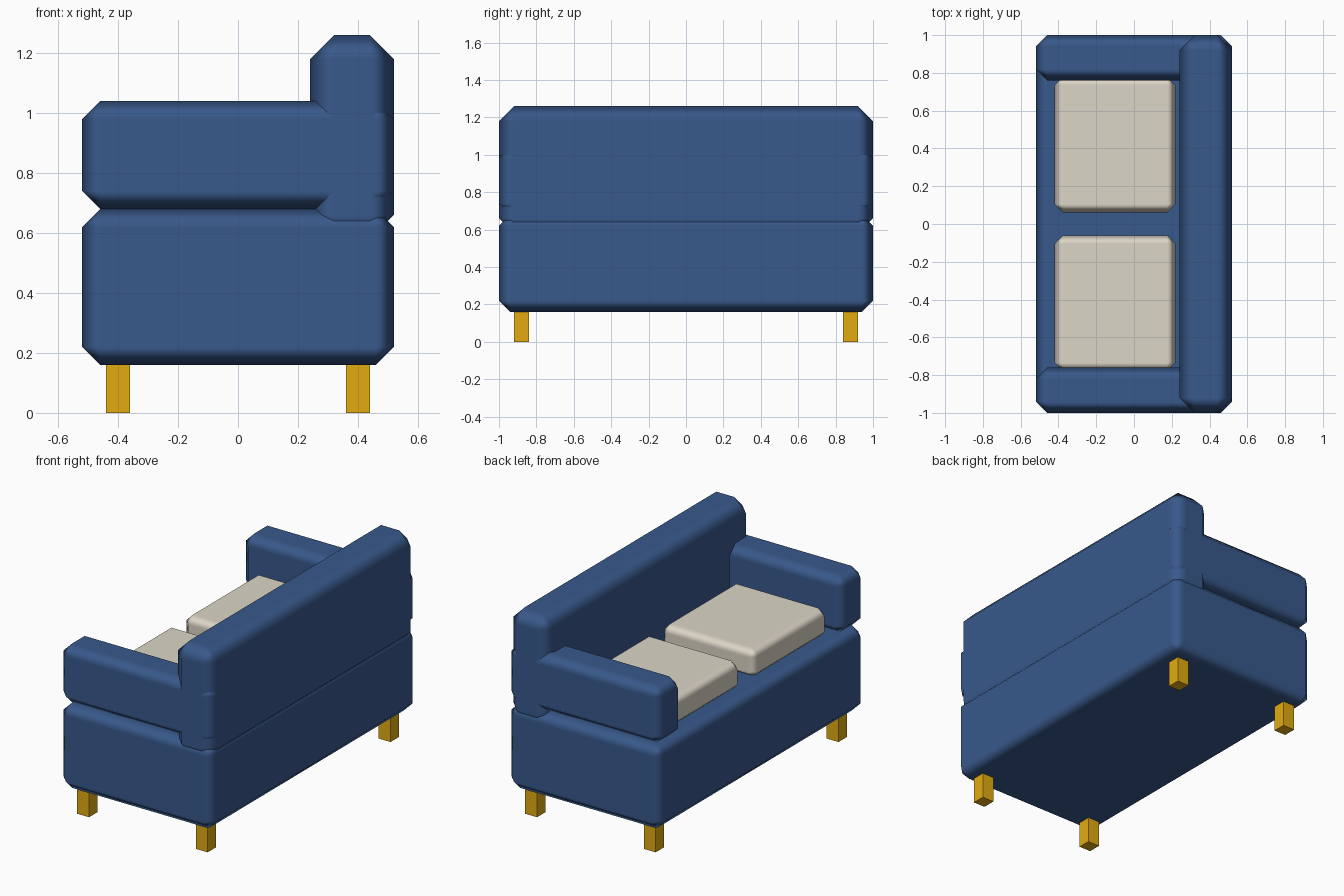
import bpy
from mathutils import Vector

if "Cube" in bpy.data.objects:
    bpy.data.objects.remove(bpy.data.objects["Cube"])


def material(name, color):
    m = bpy.data.materials.new(name)
    m.diffuse_color = (*color, 1)
    m.use_nodes = True
    m.node_tree.nodes["Principled BSDF"].inputs["Base Color"].default_value = m.diffuse_color
    return m


blue = material("blue_fabric", (0.04, 0.10, 0.26))
cream = material("cream_fabric", (0.72, 0.67, 0.57))
gold = material("golden_wood", (0.76, 0.41, 0.006))


def box(name, lo, hi, mat, chamfer=0.0):
    """Box between two corners, optionally with a soft-shaded chamfer."""
    lo, hi = Vector(lo), Vector(hi)
    bpy.ops.mesh.primitive_cube_add(size=1, location=(lo + hi) / 2)
    ob = bpy.context.object
    ob.name = name
    ob.scale = hi - lo
    bpy.ops.object.transform_apply(location=False, rotation=False, scale=True)
    ob.data.materials.append(mat)
    if chamfer:
        for p in ob.data.polygons:
            p.use_smooth = True
        bev = ob.modifiers.new("Chamfer", 'BEVEL')
        bev.width = chamfer
        bev.segments = 1
        bev.harden_normals = True
    return ob


# Upholstered base and backrest
box("seat_base", (-0.52, -1, 0.16), (0.52, 1, 0.68), blue, 0.06)
box("backrest", (0.24, -1, 0.58), (0.52, 1, 1.26), blue, 0.08)

for side, s in (("near", -1), ("far", 1)):
    # Armrest
    y0, y1 = sorted((s * 0.76, s * 1.0))
    box(side + "_armrest", (-0.52, y0, 0.68), (0.52, y1, 1.04), blue, 0.06)

    # Seat cushion, tucked slightly into the armrest
    y0, y1 = sorted((s * 0.06, s * 0.78))
    box(side + "_cushion", (-0.42, y0, 0.66), (0.22, y1, 0.84), cream, 0.045)

    # Legs
    y0, y1 = sorted((s * 0.84, s * 0.92))
    for end, x in (("front", -0.40), ("back", 0.40)):
        box(f"{side}_{end}_leg", (x - 0.04, y0, 0), (x + 0.04, y1, 0.18), gold)
